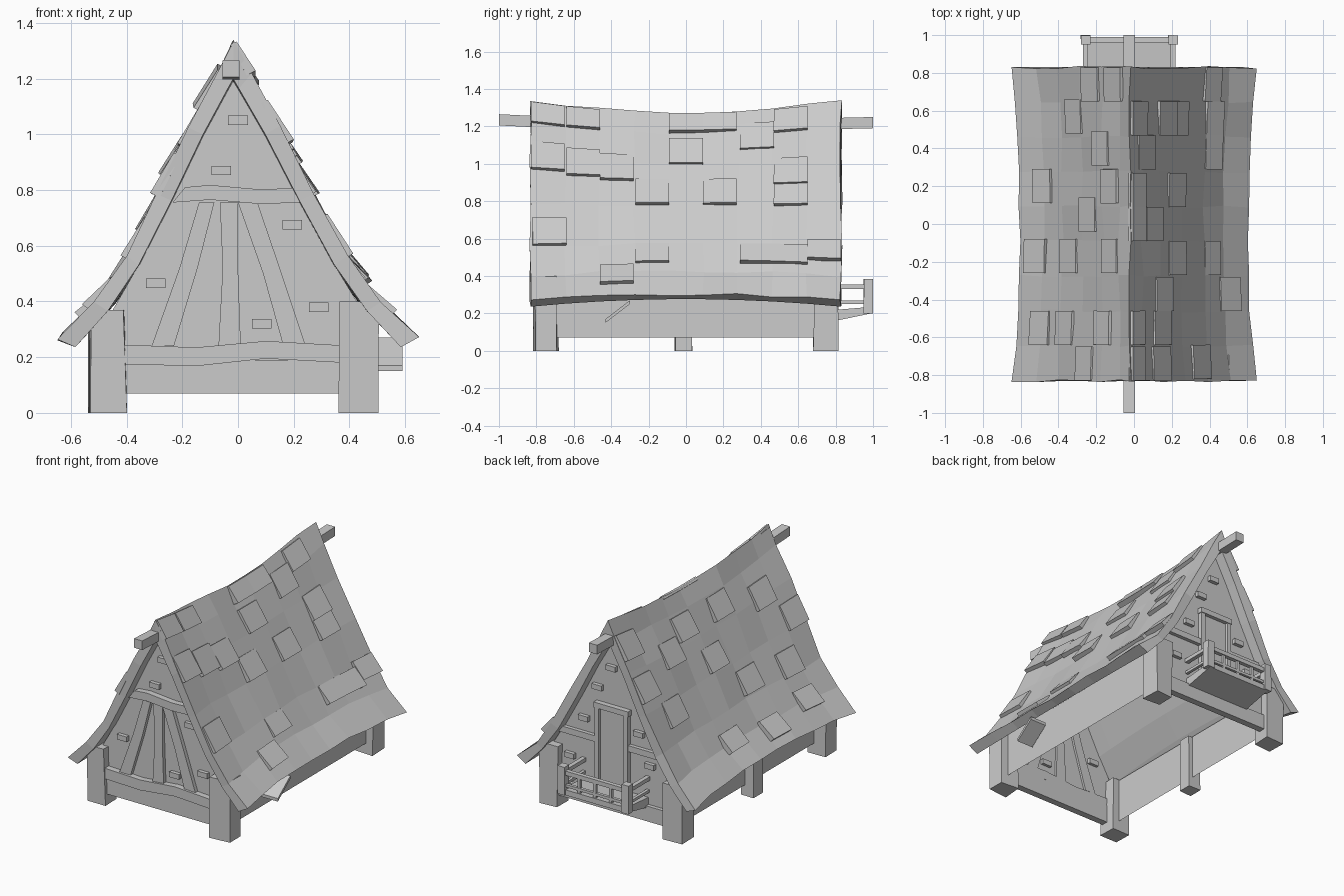
import bpy, random
from math import hypot
from mathutils import Vector

if "Cube" in bpy.data.objects:
    bpy.data.objects.remove(bpy.data.objects["Cube"])

random.seed(4)


def mesh(name, verts, faces):
    me = bpy.data.meshes.new(name)
    me.from_pydata([tuple(v) for v in verts], [], faces)
    me.update()
    ob = bpy.data.objects.new(name, me)
    bpy.context.collection.objects.link(ob)
    return ob


def loft(name, rings):
    n = len(rings[0])
    faces = [(i * n + j, i * n + (j + 1) % n, (i + 1) * n + (j + 1) % n, (i + 1) * n + j)
             for i in range(len(rings) - 1) for j in range(n)]
    last = (len(rings) - 1) * n
    faces += [tuple(range(n))[::-1], tuple(range(last, last + n))]
    return mesh(name, [p for r in rings for p in r], faces)


def box(name, x0, x1, y0, y1, z0, z1, wob=0.0):
    r = lambda: random.uniform(-wob, wob)
    ring = lambda z, k: [(x + k * r(), y + k * r(), z) for x, y in ((x0, y0), (x1, y0), (x1, y1), (x0, y1))]
    return loft(name, [ring(z0, 1), ring(z1, 1)])


def board(name, left, right, y0, y1):
    """Plank on a gable, given its two (x, z) edges."""
    return loft(name, [[(a[0], y0, a[1]), (b[0], y0, b[1]), (b[0], y1, b[1]), (a[0], y1, a[1])]
                       for a, b in zip(left, right)])


# Roof profile from ridge to eave, outer and inner
OUT = [(0, 1.34), (.065, 1.215), (.16, 1.03), (.28, .79), (.40, .56), (.51, .40), (.645, .265)]
INN = [(0, 1.20), (.02, 1.165), (.112, 1.0), (.23, .762), (.352, .53), (.466, .365), (.585, .235)]


def warp(x, z, y):
    m = 1 - min(1, (y / .84) ** 2)
    h = (z - .25) / 1.1
    return Vector((x * (1 - .065 * m) - .02 * h, y, z + m * (.04 - .105 * h)))


def outer(z, y, side):
    """Point on the outer roof surface at unwarped height z."""
    for (xa, za), (xb, zb) in zip(OUT, OUT[1:]):
        if z >= zb:
            break
    t = (za - z) / (za - zb)
    return warp(side * (xa + (xb - xa) * t), z, y)


# Roof shell: lofted along the ridge with uneven rows
ys = [-.83 + i * 1.66 / 9 for i in range(10)]
n = len(OUT)
verts, faces = [], []
for y in ys:
    out = [(-x, z) for x, z in OUT[:0:-1]] + OUT
    inn = [(-x, z) for x, z in INN[:0:-1]] + INN
    for x, z in out:
        verts.append(warp(x, z, y) + Vector([random.uniform(-.008, .008) for _ in range(3)]))
    for x, z in inn:
        verts.append(warp(x, z, y))
w = 2 * n - 1
for i in range(len(ys) - 1):
    a, b = i * 2 * w, (i + 1) * 2 * w
    for j in range(w - 1):
        faces.append((a + j, a + j + 1, b + j + 1, b + j))
        faces.append((a + w + j, b + w + j, b + w + j + 1, a + w + j + 1))
    for j in (0, w - 1):
        faces.append((a + j, b + j, b + w + j, a + w + j))
for a in (0, (len(ys) - 1) * 2 * w):
    faces += [(a + j, a + w + j, a + w + j + 1, a + j + 1) for j in range(w - 1)]
mesh("roof", verts, faces)

# Raised shingles: (y centre, height of lower edge) on each side
right = [(-.74, 1.22), (-.55, 1.22), (0, 1.22), (.18, 1.22), (.38, 1.11), (.56, 1.2), (0, 1.03), (-.74, .97),
         (-.55, .95), (-.37, .93), (-.18, .79), (.18, .79), (.56, .78), (.56, .9), (-.73, .56), (.38, .45),
         (.56, .45), (.74, .48), (-.18, .45), (-.37, .33)]
left = [(-.55, .36), (-.55, .55), (.2, .36), (-.17, .31), (-.17, .58), (.57, .65), (.4, .95), (-.55, .97),
        (.05, .8), (.2, 1.05), (-.17, 1.05), (.74, .85), (.74, 1.1), (-.74, .78)]
for side, tiles in ((1, right), (-1, left)):
    for yc, z in tiles:
        h = .15 if z > .5 else .11
        grid = [(z, yc - .09), (z, yc + .09), (min(z + h, 1.33), yc + .09), (min(z + h, 1.33), yc - .09)]
        p = [outer(zz, yy, side) for zz, yy in grid]
        nrm = (p[1] - p[0]).cross(p[3] - p[0]).normalized()
        if nrm.z < 0:
            nrm = -nrm
        k = random.uniform(.02, .03)
        loft("shingle", [[v - nrm * .015 for v in p],
                         [p[0] + nrm * k, p[1] + nrm * k, p[2] + nrm * .01, p[3] + nrm * .01]])

# Walls: open-bottomed shell with gables shaped to the roof
gable = [(-.45, .07)] + [(-x, z) for x, z in INN[5:0:-1]] + INN[:6] + [(.45, .07)]
gv, gf = [], []
for y in (-.76, .76):
    s = len(gv)
    for x, z in gable:
        x = max(-.45, min(.45, x))
        gv.append(warp(x, z, .84) * 1 if z > .1 else Vector((x, 0, z)))
        gv[-1].y = y
    gf.append(tuple(range(s, s + len(gable))))
g = len(gable)
gf += [(0, 1, g + 1, g), (g - 2, g - 1, 2 * g - 1, 2 * g - 2)]
mesh("walls", gv, gf)

# Corner posts and the single left side post
for sy in (-1, 1):
    y0, y1 = sorted((sy * .81, sy * .685))
    box("left_corner_post", -.535, -.405, y0, y1, 0, .37, .008)
    box("right_corner_post", .365, .5, y0, y1, 0, .40, .008)
box("left_side_post", -.51, -.42, -.06, .03, 0, .36, .004)

# Ridge beam with turned-up ends
loft("ridge_beam", [[(-.055, y, z), (.005, y, z), (.005, y, z + .06), (-.055, y, z + .06)]
                    for y, z in ((-1, 1.205), (-.8, 1.195), (-.4, 1.12), (0, 1.1), (.4, 1.12), (.8, 1.185), (1, 1.19))])

# Front sill and wavy cross beams
box("front_sill", -.42, .38, -.785, -.74, .07, .19)
board("front_lower_beam", [(-.42, .175), (-.15, .168), (.1, .195), (.38, .18)],
      [(-.42, .245), (-.15, .235), (.1, .258), (.38, .242)], -.80, -.745)
board("front_upper_beam", [(-.235, .755), (-.1, .765), (.08, .75), (.225, .755)],
      [(-.19, .81), (-.1, .818), (.08, .802), (.2, .807)], -.80, -.745)

# Fan of front planks
board("left_brace", [(-.31, .24), (-.21, .52), (-.14, .755)], [(-.23, .24), (-.145, .52), (-.085, .755)], -.785, -.745)
board("middle_brace", [(-.07, .24), (-.055, .52), (-.065, .755)], [(.01, .24), (0, .52), (0, .755)], -.785, -.745)
board("right_brace", [(.16, .25), (.09, .5), (.0, .755)], [(.24, .25), (.15, .52), (.07, .755)], -.785, -.745)

# Loose bricks on both gables
for x, z in ((0, 1.05), (-.06, .87), (.195, .675), (-.295, .465), (.29, .38), (.085, .32)):
    box("front_brick", x - .035, x + .035, -.785, -.74, z - .017, z + .017)
for x, z in ((0, 1.0), (.1, .85), (-.2, .62), (.2, .62), (-.28, .43), (.3, .35)):
    box("back_brick", x - .035, x + .035, .74, .785, z - .017, z + .017)

# Back door with frame and wall beams
box("door", -.1, .08, .75, .77, .21, .73)
for x in (-.13, .08):
    box("door_jamb", x, x + .03, .74, .79, .21, .73)
box("door_lintel", -.135, .115, .74, .795, .72, .755)
for x0, x1 in ((-.4, -.13), (.11, .38)):
    box("back_beam", x0, x1, .74, .785, .49, .53)
box("back_sill", -.42, .38, .74, .785, .07, .17)

# Balcony: sloped floor, posts, rails and balusters
loft("balcony_floor", [[(-.26, y, a), (.21, y, a), (.21, y, b), (-.26, y, b)]
                       for y, a, b in ((.75, .15, .215), (.99, .2, .235))])
for x in (-.257, .207):
    box("balcony_post", x - .025, x + .025, .95, 1.0, .2, .385, .002)
    box("balcony_side_rail", x - .014, x + .014, .75, .96, .33, .355)
    box("balcony_side_low_rail", x - .01, x + .01, .75, .96, .25, .268)
box("balcony_front_rail", -.25, .2, .962, .99, .33, .358)
box("balcony_front_low_rail", -.25, .2, .965, .985, .25, .268)
for x in (-.14, -.025, .09):
    box("baluster", x - .01, x + .01, .966, .984, .23, .335)

# Loose board hanging under the right eave
loft("loose_board", [[(.47, y, z), (.59, y, z), (.59, y, z + .02), (.47, y, z + .02)]
                     for y, z in ((-.43, .15), (-.3, .25))])
